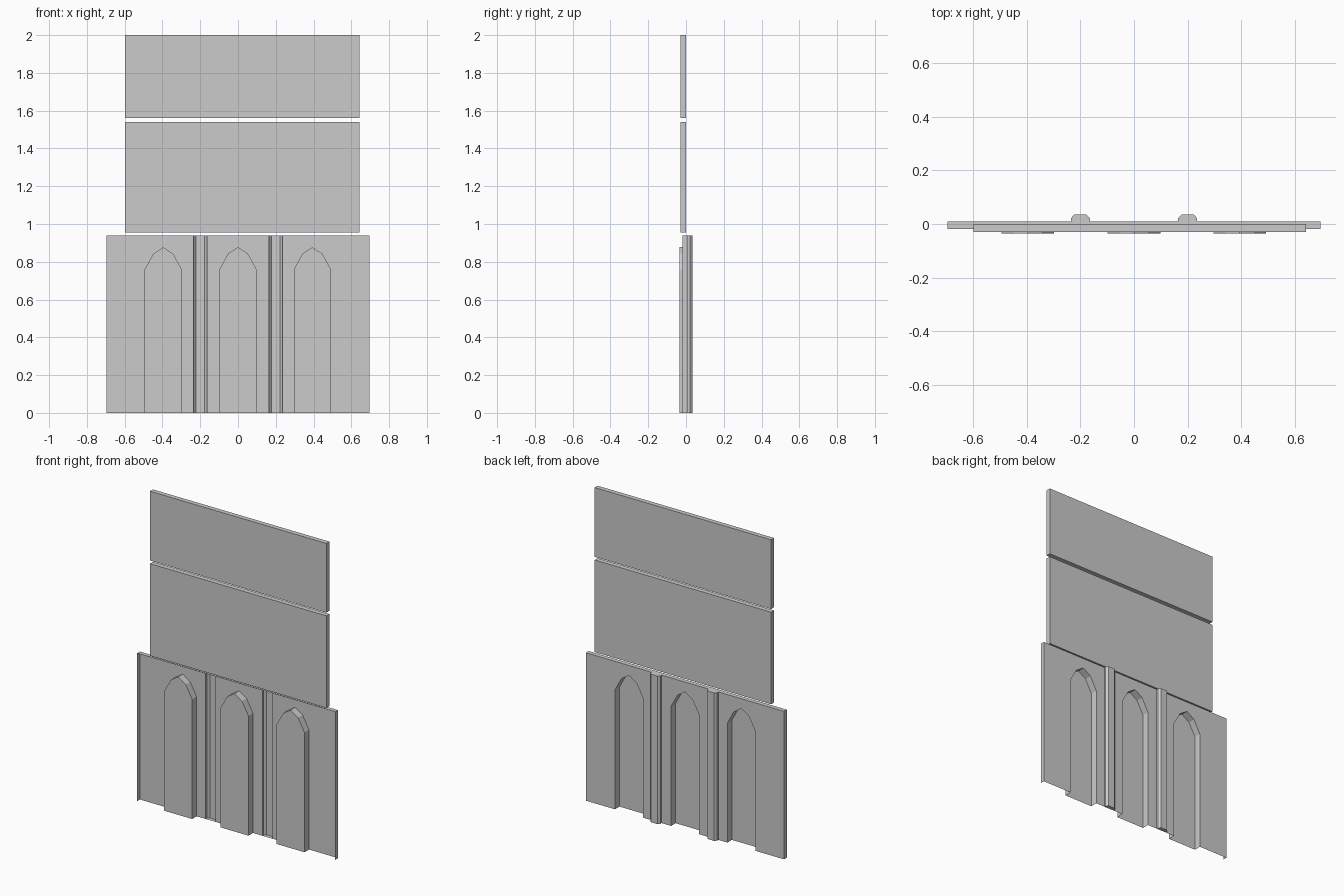
import bpy, bmesh

if "Cube" in bpy.data.objects:
    bpy.data.objects.remove(bpy.data.objects["Cube"])

H = 0.94                                  # height of the lower wall
W = 0.696                                 # half width of the lower wall
SHEET, LIP, FRONT, BACK = 0.01, -0.018, -0.035, 0.035
ARCH = [(-0.098, 0), (-0.098, 0.76), (-0.053, 0.842), (0, 0.877),
        (0.053, 0.842), (0.098, 0.76), (0.098, 0)]
RIB = [(-0.035, SHEET), (-0.035, 0.022), (-0.023, BACK),
       (0.023, BACK), (0.035, 0.022), (0.035, SHEET)]


def make(name, faces):
    """Mesh object from a list of polygons given as point lists."""
    bm = bmesh.new()
    for pts in faces:
        bm.faces.new([bm.verts.new(p) for p in pts])
    bmesh.ops.remove_doubles(bm, verts=bm.verts, dist=1e-5)
    bmesh.ops.recalc_face_normals(bm, faces=bm.faces)
    me = bpy.data.meshes.new(name)
    bm.to_mesh(me)
    bm.free()
    ob = bpy.data.objects.new(name, me)
    bpy.context.collection.objects.link(ob)
    return ob


def strip(a, b):
    """Quads joining two matching open point rows."""
    return [(a[i], a[i + 1], b[i + 1], b[i]) for i in range(len(a) - 1)]


def slab(name, x0, x1, y0, y1, z0, z1):
    bpy.ops.mesh.primitive_cube_add(size=1, location=((x0 + x1) / 2, (y0 + y1) / 2, (z0 + z1) / 2))
    ob = bpy.context.object
    ob.name = name
    ob.scale = (x1 - x0, y1 - y0, z1 - z0)


# wall bays, each with an arched panel pushed out to the front
for i, (x0, x1, cx) in enumerate([(-W, -0.235, -0.396), (-0.165, 0.165, 0), (0.235, W, 0.394)]):
    back = [(cx + x, SHEET, z) for x, z in ARCH]
    front = [(cx + x, FRONT, z) for x, z in ARCH]
    wall = [(x0, SHEET, 0)] + back + [(x1, SHEET, 0), (x1, SHEET, H), (x0, SHEET, H)]
    make(f"arched_bay_{i + 1}", [wall, front] + strip(back, front))

# hollow ribs behind the wall, open at the front and capped at both ends
for i, cx in enumerate((-0.2, 0.2)):
    low = [(cx + x, y, 0) for x, y in RIB]
    high = [(cx + x, y, H) for x, y in RIB]
    make(f"rib_{i + 1}", strip(low, high) + [low, high])

# folded lip along the sides and top of the wall
edge = [(-W, 0), (-W, H), (W, H), (W, 0)]
make("wall_lip", strip([(x, SHEET, z) for x, z in edge], [(x, LIP, z) for x, z in edge]))

# two plain panels above the wall
slab("middle_panel", -0.598, 0.642, -0.03, 0, 0.955, 1.54)
slab("top_panel", -0.598, 0.642, -0.03, 0, 1.56, 2.0)
